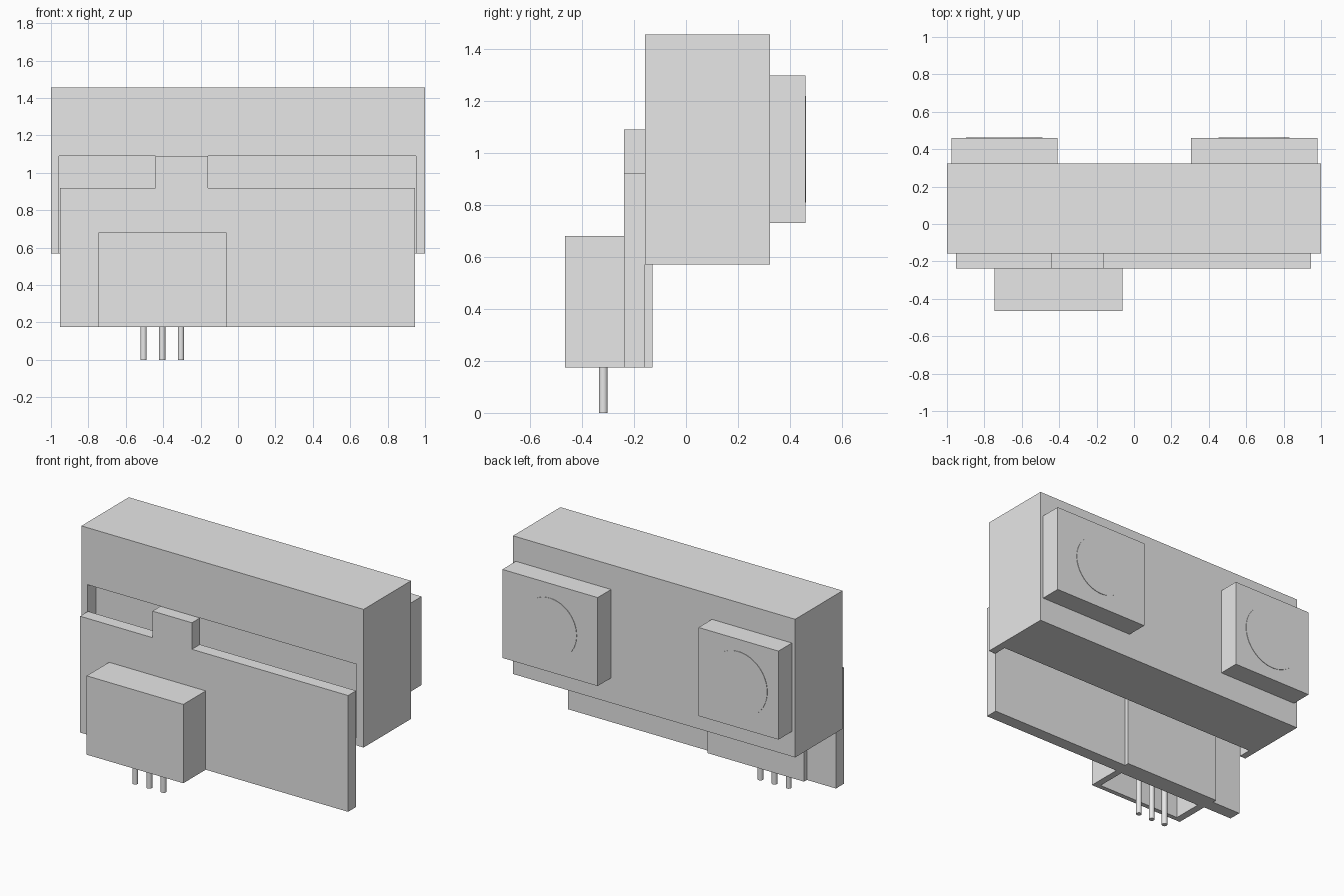
import bpy
import bmesh
import math
from mathutils import Matrix, Vector

default = bpy.data.objects.get("Cube")
if default:
    bpy.data.objects.remove(default, do_unlink=True)

# Single grey material
grey = bpy.data.materials.new("light_grey")
grey.use_nodes = True
grey.diffuse_color = (0.8, 0.8, 0.8, 1)
grey.node_tree.nodes["Principled BSDF"].inputs["Base Color"].default_value = (0.8, 0.8, 0.8, 1)


def add_object(name, bm):
    bmesh.ops.recalc_face_normals(bm, faces=bm.faces)
    mesh = bpy.data.meshes.new(name)
    bm.to_mesh(mesh)
    bm.free()
    mesh.materials.append(grey)
    obj = bpy.data.objects.new(name, mesh)
    bpy.context.collection.objects.link(obj)
    return obj


def box(name, xs, ys, zs):
    """Box from its low and high limits on each axis."""
    spans = (xs, ys, zs)
    centre = Vector([(a + b) / 2 for a, b in spans])
    size = Vector([b - a for a, b in spans])
    bm = bmesh.new()
    bmesh.ops.create_cube(bm, size=1, matrix=Matrix.LocRotScale(centre, None, size))
    return add_object(name, bm)


def cylinder(name, centre, radius, depth, sides, along_y=False):
    turn = Matrix.Rotation(math.pi / 2, 4, "X") if along_y else Matrix.Identity(4)
    bm = bmesh.new()
    bmesh.ops.create_cone(bm, cap_ends=True, segments=sides, radius1=radius, radius2=radius,
                          depth=depth, matrix=Matrix.Translation(centre) @ turn)
    for face in bm.faces:
        face.smooth = len(face.verts) == 4
    for edge in bm.edges:
        edge.smooth = all(face.smooth for face in edge.link_faces)
    return add_object(name, bm)


def cut(obj, cutter):
    """Subtract the cutter, keep the result and drop the cutter."""
    cutter.hide_render = True
    mod = obj.modifiers.new("cut", "BOOLEAN")
    mod.operation = "DIFFERENCE"
    mod.solver = "EXACT"
    mod.object = cutter
    bpy.context.view_layer.update()
    result = bpy.data.meshes.new_from_object(obj.evaluated_get(bpy.context.evaluated_depsgraph_get()))
    obj.modifiers.clear()
    obj.data = result
    bpy.data.objects.remove(cutter, do_unlink=True)


# Housing with a front recess that is open below
housing = box("housing", (-1, 1), (-0.157, 0.323), (0.57, 1.455))
cut(housing, box("recess_cutter", (-0.957, 0.951), (-0.3, -0.07), (0.4, 1.09)))

# Front board with a raised tab, extruded from its outline
outline = [(-0.953, 0.175), (0.947, 0.175), (0.947, 0.92), (-0.16, 0.92),
           (-0.16, 1.09), (-0.44, 1.09), (-0.44, 0.92), (-0.953, 0.92)]
bm = bmesh.new()
base = bm.faces.new([bm.verts.new((x, -0.238, z)) for x, z in outline])
swept = bmesh.ops.extrude_face_region(bm, geom=[base], use_keep_orig=True)["geom"]
bmesh.ops.translate(bm, vec=(0, 0.081, 0), verts=[v for v in swept if isinstance(v, bmesh.types.BMVert)])
add_object("front_board", bm)

# Connector shell, hollow from below, with three pins
connector = box("connector", (-0.747, -0.062), (-0.465, -0.128), (0.175, 0.68))
cut(connector, box("socket_cutter", (-0.7, -0.105), (-0.435, -0.242), (0.1, 0.6)))
for i in range(3):
    cylinder(f"pin_{i + 1}", (-0.505 + 0.1 * i, -0.318, 0.31), 0.017, 0.62, 24)

# Rear blocks, each with a thin round disc
for side, xs, radius in (("right", (-0.977, -0.41), 0.205), ("left", (0.305, 0.98), 0.19)):
    box(f"{side}_rear_block", xs, (0.32, 0.459), (0.73, 1.297))
    cylinder(f"{side}_rear_disc", (sum(xs) / 2, 0.458, 1.014), radius, 0.008, 64, along_y=True)
